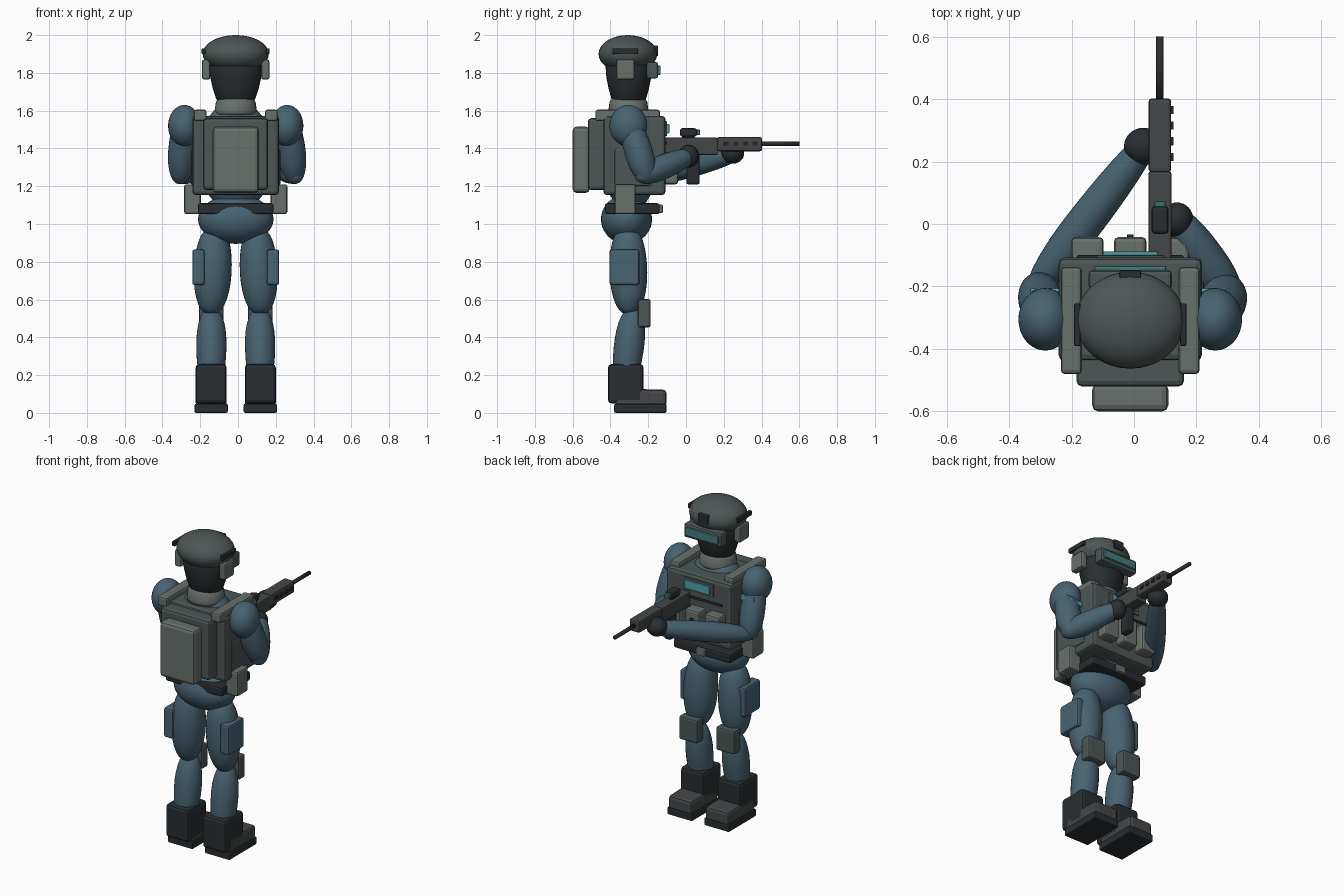
import bpy, bmesh, math
from mathutils import Vector, Matrix

if "Cube" in bpy.data.objects:
    bpy.data.objects.remove(bpy.data.objects["Cube"])

CX = -0.012  # body centre line


def mat(name, r, g, b):
    m = bpy.data.materials.new(name)
    m.diffuse_color = (r, g, b, 1)
    m.use_nodes = True
    m.node_tree.nodes["Principled BSDF"].inputs["Base Color"].default_value = m.diffuse_color
    return m


BLUE = mat("blue_cloth", .065, .125, .17)
VEST = mat("vest_grey", .075, .095, .093)
POUCH = mat("pouch_grey", .14, .165, .15)
DARK = mat("dark_rubber", .022, .027, .030)
GUN = mat("gun_metal", .06, .062, .065)
TEAL = mat("teal_glow", .08, .38, .42)


def finish(bm, name, m, smooth=False):
    bmesh.ops.recalc_face_normals(bm, faces=bm.faces)
    me = bpy.data.meshes.new(name)
    bm.to_mesh(me)
    bm.free()
    ob = bpy.data.objects.new(name, me)
    bpy.context.collection.objects.link(ob)
    me.materials.append(m)
    for p in me.polygons:
        p.use_smooth = smooth
    return ob


def box(name, x, y, z, m, bevel=.012, taper=None):
    """Bevelled box from (min, max) pairs; taper lowers the +y top edge."""
    bm = bmesh.new()
    bmesh.ops.create_cube(bm, size=1)
    for v in bm.verts:
        top_front = v.co.z > 0 and v.co.y > 0
        v.co = [a[0] + (a[1] - a[0]) * (c + .5) for a, c in zip((x, y, z), v.co)]
        if taper and top_front:
            v.co.z -= taper
    if bevel:
        bmesh.ops.bevel(bm, geom=bm.edges[:], offset=bevel, segments=2, profile=.5, affect='EDGES')
    return finish(bm, name, m)


def cbox(name, hw, y, z, m, bevel=.012, x0=0):
    return box(name, (CX + x0 - hw, CX + x0 + hw), y, z, m, bevel)


def pair(name, x, y, z, m, bevel=.012, taper=None):
    for s, side in ((-1, "left"), (1, "right")):
        box(f"{side}_{name}", sorted((CX + s * x[0], CX + s * x[1])), y, z, m, bevel, taper)


def ball(name, c, r, m):
    bm = bmesh.new()
    bmesh.ops.create_uvsphere(bm, u_segments=32, v_segments=20, radius=1)
    bmesh.ops.transform(bm, matrix=Matrix.Translation(c) @ Matrix.Diagonal((*r, 1)), verts=bm.verts)
    return finish(bm, name, m, True)


def limb(name, p0, p1, profile, m, sy=1.0, seg=28):
    """Round form turned along p0-p1; profile is (fraction, radius)."""
    p0, p1 = Vector(p0), Vector(p1)
    rot = (p1 - p0).to_track_quat('Z', 'Y')
    bm = bmesh.new()
    rings = []
    for t, r in profile:
        c = p0.lerp(p1, t)
        rings.append([bm.verts.new(c + rot @ Vector((r * math.cos(a), sy * r * math.sin(a), 0)))
                      for a in (2 * math.pi * i / seg for i in range(seg))])
    for a, b in zip(rings, rings[1:]):
        for i in range(seg):
            j = (i + 1) % seg
            bm.faces.new((a[i], a[j], b[j], b[i]))
    bm.faces.new(rings[0])
    bm.faces.new(rings[-1])
    return finish(bm, name, m, True)


def bulge(r, r0=.0, r1=.0, peak=.5, n=14):
    """Ellipse-like profile with blunt end radii r0 and r1."""
    out = []
    for i in range(n + 1):
        t = .5 - .5 * math.cos(math.pi * i / n)
        u = (peak - t) / peak if t < peak else (t - peak) / (1 - peak)
        e = r0 if t < peak else r1
        out.append((t, max(.003, e + (r - e) * math.sqrt(max(0, 1 - u * u)))))
    return out


# Head, helmet and headgear
limb("head", (CX, -.303, 1.645), (CX, -.303, 1.94),
     [(0, .09), (.06, .104), (.25, .122), (.45, .135), (.65, .14), (.85, .12), (1, .07)], DARK, .88)
limb("neck_collar", (CX, -.305, 1.58), (CX, -.305, 1.675),
     [(0, .112), (.2, .112), (.7, .105), (1, .085)], POUCH, .95)
ball("helmet", (CX, -.308, 1.9), (.175, .155, .1), VEST)
pair("helmet_rail", (.16, .18), (-.39, -.255), (1.9, 1.93), DARK, .004)
pair("ear_cup", (.135, .178), (-.368, -.272), (1.765, 1.87), POUCH, .01)
cbox("helmet_mount", .035, (-.185, -.148), (1.888, 1.945), DARK, .006)
cbox("visor_frame", .133, (-.21, -.148), (1.77, 1.858), VEST)
cbox("visor_lens", .115, (-.155, -.134), (1.79, 1.838), mat("lens_teal", .06, .2, .22), .005)

# Torso, vest and backpack
ball("torso", (CX, -.295, 1.36), (.2, .15, .295), BLUE)
cbox("plate_vest", .23, (-.438, -.108), (1.153, 1.573), VEST, .02)
pair("shoulder_strap", (.155, .222), (-.48, -.138), (1.545, 1.605), POUCH)
pair("side_panel", (.2, .236), (-.38, -.18), (1.2, 1.4), VEST)
cbox("back_plate", .172, (-.52, -.42), (1.18, 1.56), VEST, .018)
cbox("backpack", .122, (-.6, -.51), (1.165, 1.515), POUCH, .02)
cbox("chest_screen_frame", .11, (-.12, -.1), (1.465, 1.545), VEST, .006)
cbox("chest_screen", .088, (-.112, -.088), (1.48, 1.53), TEAL, .005)
cbox("chest_webbing", .17, (-.115, -.1), (1.42, 1.435), DARK, .003)
for i in (-1, 0, 1):
    cbox("magazine_pouch", .052, (-.125, -.042), (1.21, 1.38), POUCH, .014, i * .137)
    cbox("pouch_button", .01, (-.045, -.033), (1.31, 1.33), DARK, .002, i * .137)

# Hips and belt
ball("pelvis", (CX, -.315, 1.025), (.2, .135, .13), BLUE)
cbox("belt", .2, (-.43, -.14), (1.052, 1.11), DARK)
cbox("belt_buckle", .03, (-.15, -.123), (1.058, 1.103), POUCH, .006)
pair("hip_pouch", (.185, .273), (-.378, -.267), (1.052, 1.21), POUCH)

# Legs and boots
for s, side in ((-1, "left"), (1, "right")):
    x = lambda d: CX + s * d
    limb(f"{side}_thigh", (x(.112), -.31, .96), (x(.132), -.30, .525), bulge(.1, .045, .02, .48), BLUE)
    limb(f"{side}_shin", (x(.128), -.278, .55), (x(.13), -.33, .12), bulge(.08, .02, .03, .42), BLUE)
pair("thigh_plate", (.165, .23), (-.405, -.247), (.677, .865), BLUE)
pair("knee_pad", (.065, .195), (-.255, -.187), (.453, .602), VEST)
pair("boot_shaft", (.048, .212), (-.413, -.225), (.05, .258), DARK, .018)
pair("boot_foot", (.048, .212), (-.375, -.103), (.035, .13), GUN, .018, .008)
pair("boot_sole", (.042, .218), (-.38, -.103), (0, .048), DARK, .008)

# Shoulders and upper arms
for s, side in ((-1, "left"), (1, "right")):
    x = lambda d: CX + s * d
    ball(f"{side}_shoulder", (x(.272), -.305, 1.52), (.086, .1, .11), BLUE)
pair("shoulder_patch", (.22, .32), (-.245, -.205), (1.445, 1.475), TEAL, .004)
limb("right_upper_arm", (.265, -.305, 1.56), (.302, -.2, 1.215), bulge(.075, .03, .01, .55), BLUE)
limb("left_upper_arm", (-.287, -.305, 1.56), (-.308, -.19, 1.215), bulge(.072, .03, .01, .55), BLUE)

# Forearms and gloves
limb("right_forearm", (.325, -.26, 1.245), (.14, .02, 1.36), bulge(.065, .01, .03, .4), BLUE)
limb("left_forearm", (-.33, -.22, 1.24), (.04, .26, 1.37), bulge(.06, .01, .03, .42), BLUE)
ball("right_glove", (.138, .013, 1.358), (.052, .056, .06), DARK)
ball("left_glove", (.03, .248, 1.375), (.062, .06, .056), DARK)

# Rifle
GX = .083
box("rifle_receiver", (.046, .12), (-.13, .168), (1.365, 1.457), GUN, .008)
box("rifle_handguard", (.047, .119), (.165, .402), (1.385, 1.46), GUN, .01)
limb("rifle_barrel", (GX, .39, 1.425), (GX, .6, 1.425), [(0, .012), (1, .012)], DARK, seg=16)
for i in range(4):
    y = .215 + i * .05
    box("handguard_vent", (.115, .127), (y - .013, y + .013), (1.415, 1.435), DARK, .002)
box("rifle_magazine", (.06, .106), (.002, .072), (1.21, 1.38), DARK, .01)
box("scope_base", (.068, .098), (-.02, .045), (1.45, 1.475), DARK, .004)
box("scope", (.056, .111), (-.032, .058), (1.463, 1.507), DARK, .012)
box("scope_lens", (.066, .101), (.05, .074), (1.472, 1.5), mat("scope_teal", .04, .15, .16), .005)
